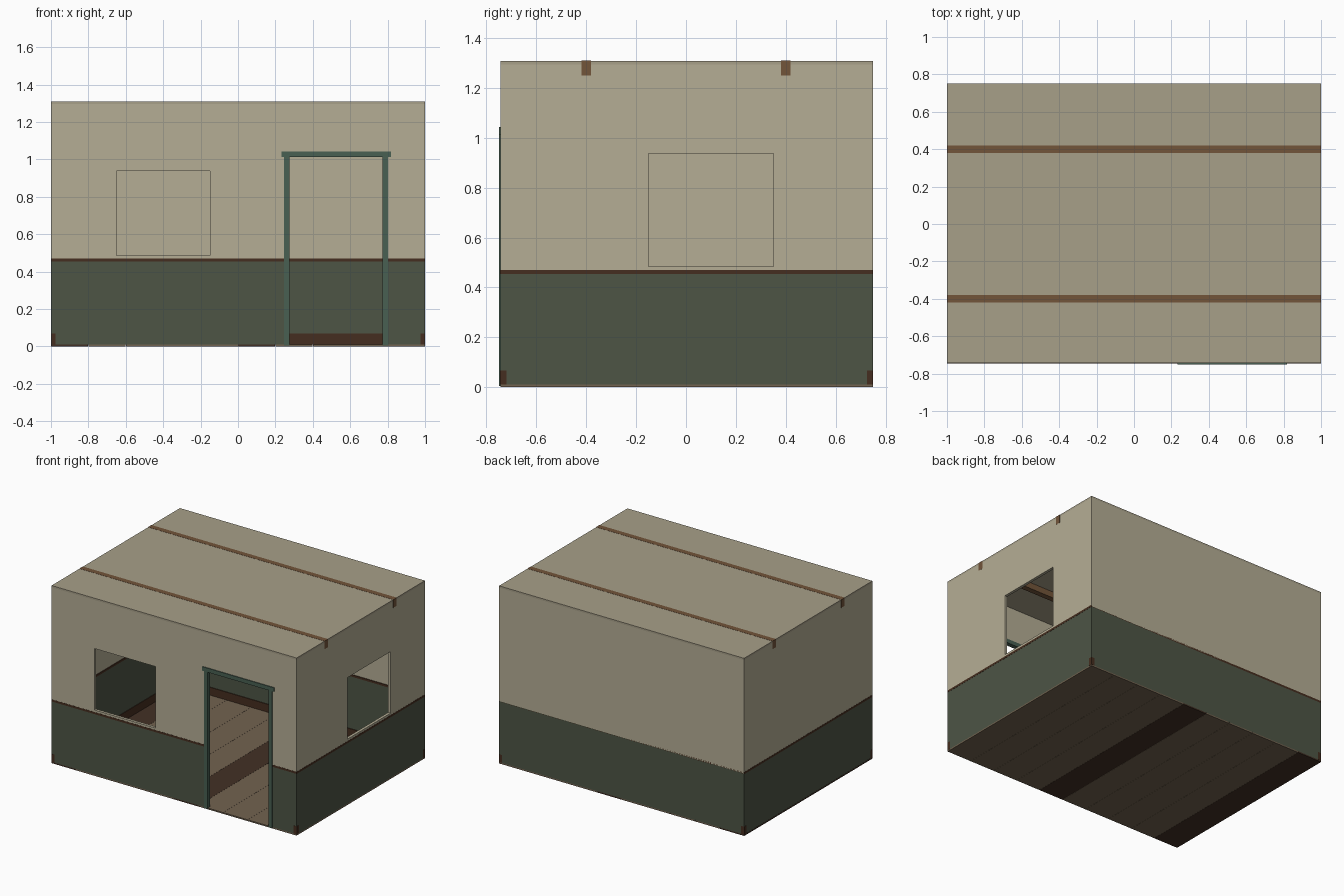
import bpy

if "Cube" in bpy.data.objects:
    bpy.data.objects.remove(bpy.data.objects["Cube"])

# Colours
def mat(name, r, g, b):
    m = bpy.data.materials.new(name)
    m.diffuse_color = (r, g, b, 1)
    m.use_nodes = True
    m.node_tree.nodes["Principled BSDF"].inputs["Base Color"].default_value = m.diffuse_color
    return m

CREAM = mat("cream_plaster", .46, .42, .30)
ROOF = mat("roof_plaster", .39, .35, .25)
GREEN = mat("green_wainscot", .075, .09, .06)
DARK = mat("dark_wood", .06, .027, .014)
BEAM = mat("beam_wood", .17, .09, .042)
FRAME = mat("door_green", .065, .115, .085)
PLANK = mat("plank", .17, .125, .08)
PLANK_DARK = mat("plank_dark", .055, .03, .018)


def box(name, x, y, z, material=None):
    """Box spanning the given (low, high) ranges."""
    bpy.ops.mesh.primitive_cube_add(size=1, location=[sum(r) / 2 for r in (x, y, z)])
    o = bpy.context.object
    o.name = name
    o.scale = [r[1] - r[0] for r in (x, y, z)]
    bpy.ops.object.transform_apply(location=False, rotation=False, scale=True)
    if material:
        o.data.materials.append(material)
    return o


def cut(target, cutter):
    m = target.modifiers.new("opening", 'BOOLEAN')
    m.operation = 'DIFFERENCE'
    m.solver = 'EXACT'
    m.object = cutter
    cutter.hide_render = True
    cutter.hide_viewport = True
    cutter.display_type = 'WIRE'


W, F, B = .999, -.744, .75      # outer half width, front and back faces
T = .02                         # wall thickness
sides = {
    "front": ((-W, W), (F, F + T)),
    "back": ((-W, W), (B - T, B)),
    "left": ((-W, -W + T), (F + T, B - T)),
    "right": ((W - T, W), (F + T, B - T)),
}

# Walls: green lower part, cream upper part
walls = {}
for side, (x, y) in sides.items():
    walls[side] = box(side + "_wall", x, y, (.46, 1.295), CREAM)
    walls[side + "_low"] = box(side + "_wainscot", x, y, (.01, .46), GREEN)

# Dado rails wrap both faces, baseboards stand inside with their ends showing
E = .001
D = .025
rails = {
    "front": ((-1, 1), (F - E, F + D)),
    "back": ((-1, 1), (B - D, B)),
    "left": ((-1, -1 + D), (F + D, B - D)),
    "right": ((1 - D, 1), (F + D, B - D)),
}
for side, (x, y) in rails.items():
    walls[side + "_rail"] = box(side + "_dado_rail", x, y, (.455, .47), DARK)

boards = {
    "front": ((-1, 1), (F + E, F + D)),
    "back": ((-1, 1), (B - D, B - E)),
    "left": ((-W + E, -1 + D), (F - E, B + E / 2)),
    "right": ((1 - D, W - E), (F - E, B + E / 2)),
}
for side, (x, y) in boards.items():
    walls[side + "_board"] = box(side + "_baseboard", x, y, (.01, .068), DARK)

# Window and door openings
cut(walls["front"], box("front_window_cutter", (-.65, -.15), (-.9, -.6), (.485, .938)))
cut(walls["right"], box("right_window_cutter", (.9, 1.1), (-.15, .35), (.485, .938)))
door = box("door_cutter", (.26, .79), (-.9, -.6), (-.1, 1.03))
for part in ("front", "front_low", "front_rail", "front_board"):
    cut(walls[part], door)

# Door frame
box("door_jamb_left", (.246, .276), (-.75, F + T + .006), (.004, 1.015), FRAME)
box("door_jamb_right", (.772, .802), (-.75, F + T + .006), (.004, 1.015), FRAME)
box("door_header", (.233, .817), (-.75, F + T + .006), (1.013, 1.043), FRAME)

# Floor planks, every fifth one darker
for i in range(10):
    x = -1 + .2 * i
    box(f"floor_plank_{i + 1}", (x, x + .199), (F, B), (0, .01),
        PLANK_DARK if i % 5 == 0 else PLANK)

# Roof slab and the two beams set into it
box("roof", (-W, W), (F, B), (1.295, 1.309), ROOF)
for name, y in (("front_beam", -.4), ("back_beam", .4)):
    box(name, (-1, 1), (y - .02, y + .02), (1.25, 1.31), BEAM)
